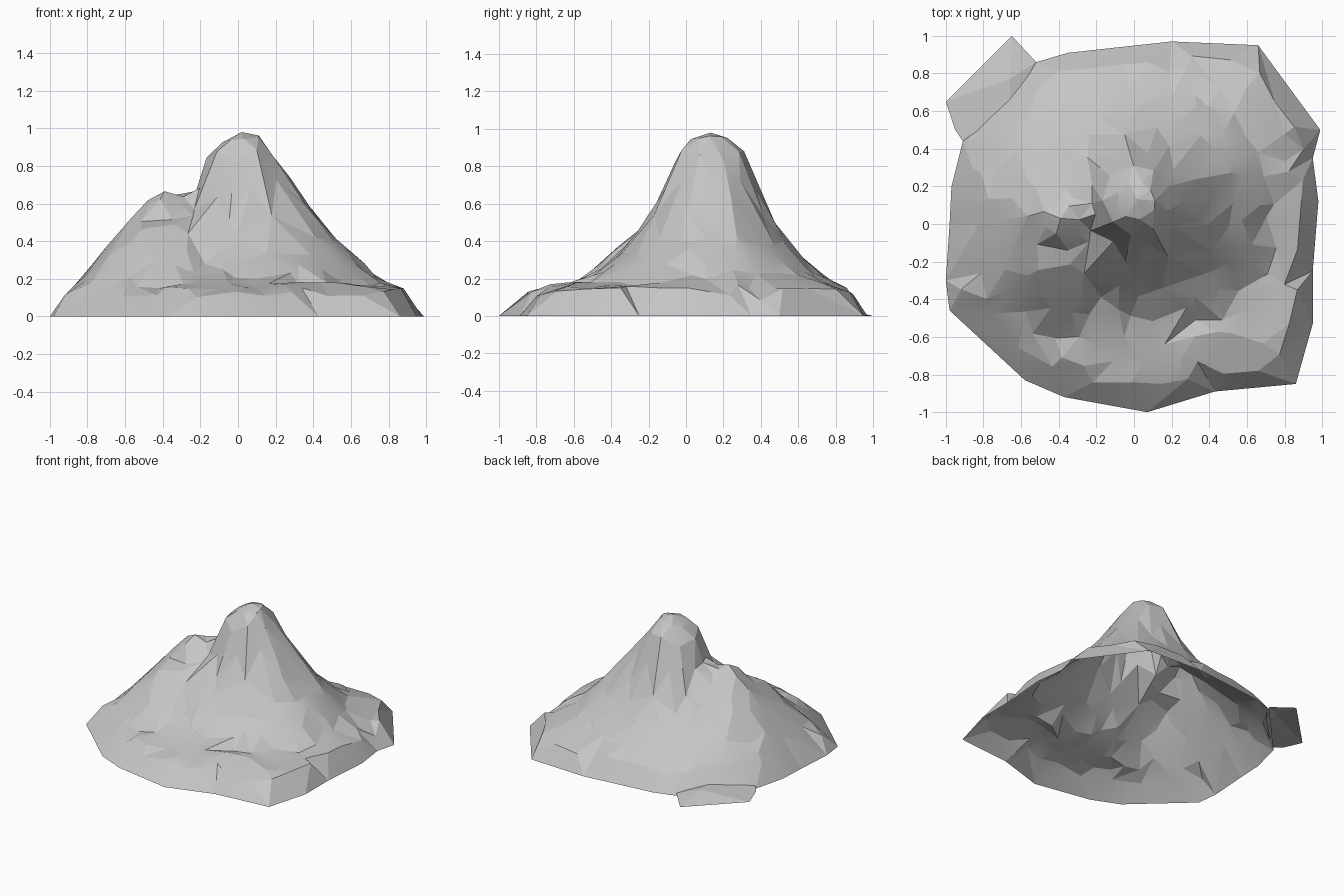
import bpy
import bmesh
import math
import random
from mathutils import Vector
from mathutils.geometry import delaunay_2d_cdt, intersect_point_line

random.seed(11)
cube = bpy.data.objects.get("Cube")
if cube:
    bpy.data.objects.remove(cube, do_unlink=True)

rock = bpy.data.materials.new("grey_rock")
rock.use_nodes = True
rock.diffuse_color = (0.56, 0.56, 0.56, 1)
rock.node_tree.nodes["Principled BSDF"].inputs["Base Color"].default_value = rock.diffuse_color

# Footprint of the mountain on the ground, counter-clockwise
outline = [Vector(p) for p in (
    (-.91, .44), (-.97, .2), (-.98, 0), (-1, -.3), (-.98, -.46), (-.58, -.83),
    (-.37, -.92), (.07, -1), (.43, -.89), (.86, -.85), (.95, -.53), (.95, -.25),
    (.98, .12), (.95, .35), (.99, .5), (.66, .95), (.2, .97), (-.35, .91), (-.52, .86))]
sides = list(zip(outline, outline[1:] + outline[:1]))

# Each hill has a centre, radii, and the heights at those radii on four sides
PEAK = dict(
    centre=Vector((.02, .13)),
    radii=(0, .1, .18, .24, .33, .45, .56, .68, .8),
    east=(.98, .96, .84, .76, .65, .47, .38, .24, .16),
    north=(.98, .95, .87, .72, .51, .36, .24, .18, .1),
    west=(.98, .93, .86, .67, .55, .44, .34, .24, .1),
    south=(.98, .95, .87, .67, .52, .38, .26, .18, .1))
SHOULDER = dict(
    centre=Vector((-.39, .03)),
    radii=(0, .08, .17, .25, .34, .43, .55, .7),
    east=(.65, .64, .58, .48, .35, .22, .1, 0),
    north=(.65, .64, .56, .48, .39, .31, .22, .1),
    west=(.65, .62, .53, .44, .35, .22, .1, 0),
    south=(.65, .61, .53, .49, .44, .35, .21, .1))
SKIRT_DISTANCES = (0, .07, .13, .2, .4)
SKIRT_HEIGHTS = (0, .11, .15, .165, .18)


def interpolate(xs, zs, x):
    for x0, x1, z0, z1 in zip(xs, xs[1:], zs, zs[1:]):
        if x <= x1:
            return z0 + (z1 - z0) * (x - x0) / (x1 - x0)
    return zs[-1]


def hill_height(hill, p):
    # Blend the side profiles by direction
    d = p - hill["centre"]
    r = d.length
    if r < .001:
        return hill["east"][0]
    parts = ((d.x, "east" if d.x > 0 else "west"), (d.y, "north" if d.y > 0 else "south"))
    return sum((c / r) ** 2 * interpolate(hill["radii"], hill[side], r) for c, side in parts)


def edge_distance(p):
    best = 9
    for a, b in sides:
        t = min(max(intersect_point_line(p, a, b)[1], 0), 1)
        best = min(best, (p - a.lerp(b, t)).length)
    return best


def inside(p):
    hit = False
    for a, b in sides:
        if (a.y > p.y) != (b.y > p.y):
            if p.x < a.x + (b.x - a.x) * (p.y - a.y) / (b.y - a.y):
                hit = not hit
    return hit


def steepness(p):
    # The low cliff leans back more along the front
    return .75 if p.y < -.4 else 1


def height(p):
    d_edge = edge_distance(p) * steepness(p)
    if d_edge < .001:
        return 0
    z = max(hill_height(PEAK, p), hill_height(SHOULDER, p),
            interpolate(SKIRT_DISTANCES, SKIRT_HEIGHTS, d_edge))
    z = min(z, d_edge * 1.7)
    rough = .016 if z < .88 else 0
    return max(z + random.uniform(-rough, rough), .02)


def jitter(p, amount):
    return p + Vector((random.uniform(-amount, amount), random.uniform(-amount, amount)))


def build(name, verts, faces):
    mesh = bpy.data.meshes.new(name)
    mesh.from_pydata(verts, [], faces)
    mesh.materials.append(rock)
    obj = bpy.data.objects.new(name, mesh)
    bpy.context.collection.objects.link(obj)
    bm = bmesh.new()
    bm.from_mesh(mesh)
    # Open shell with every face turned upward
    bm.normal_update()
    bmesh.ops.reverse_faces(bm, faces=[f for f in bm.faces if f.normal.z < 0])
    bm.to_mesh(mesh)
    bm.free()
    bpy.ops.object.select_all(action='DESELECT')
    obj.select_set(True)
    bpy.context.view_layer.objects.active = obj
    bpy.ops.object.shade_smooth_by_angle(angle=math.radians(11))


# Ring along the top of the low cliff around the base
points = []
for a, b in sides:
    count = max(1, round((b - a).length / .22))
    for i in range(count):
        p = a.lerp(b, (i + .5) / count)
        points.append(jitter(p * (1 - .09 / steepness(p) / p.length), .02))

# Rings around the two summits
for hill, radii, spokes in ((PEAK, (.1, .18, .25, .34), 9), (SHOULDER, (.09, .18), 7)):
    points.append(hill["centre"].copy())
    for ring, radius in enumerate(radii):
        for i in range(spokes):
            angle = math.tau * (i + ring / 2) / spokes
            arm = Vector((math.cos(angle), math.sin(angle))) * radius
            points.append(jitter(hill["centre"] + arm, .012))

# Scattered points over the slopes
STEP = .12
for i in range(-9, 10):
    for j in range(-9, 10):
        p = jitter(Vector((i + j % 2 / 2, j)) * STEP, STEP * .33)
        clear = (p - PEAK["centre"]).length > .39 and (p - SHOULDER["centre"]).length > .23
        if clear and inside(p) and edge_distance(p) * steepness(p) > .13:
            points.append(p)
points = [p for p in points if inside(p)]

# Mountain surface
n = len(outline)
loop = [(i, (i + 1) % n) for i in range(n)]
flat, _, tris, *_ = delaunay_2d_cdt(outline + points, loop, [], 1, 1e-5)
build("mountain", [(p.x, p.y, height(p)) for p in flat], tris)

# Loose rock slab lying at the back corner
slab = [(-.65, 1, 0), (-1, .65, 0), (-.95, .5, .01), (-.91, .44, .02),
        (-.66, .62, .05), (-.52, .86, .02), (-.66, .77, .05)]
build("corner_slab", slab, [(0, 1, 6), (1, 2, 4, 6), (2, 3, 4), (6, 4, 5), (0, 6, 5)])
